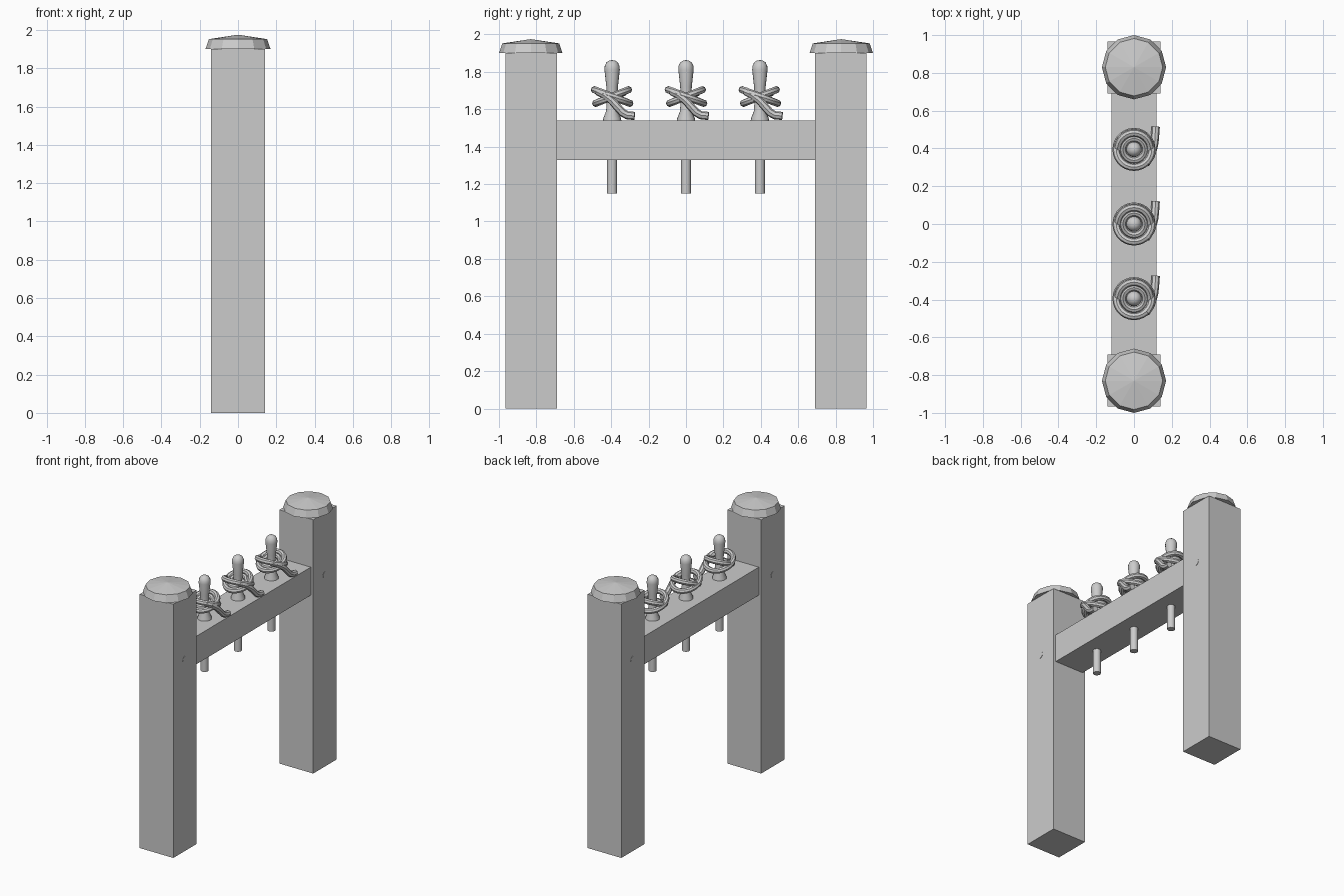
import bpy, bmesh, math
from mathutils import Vector

if "Cube" in bpy.data.objects:
    bpy.data.objects.remove(bpy.data.objects["Cube"])

grey = bpy.data.materials.new("plain grey")
grey.diffuse_color = (0.6, 0.6, 0.6, 1)
grey.use_nodes = True
grey.node_tree.nodes["Principled BSDF"].inputs["Base Color"].default_value = grey.diffuse_color

def finish(name, bm, smooth=False):
    bmesh.ops.recalc_face_normals(bm, faces=bm.faces)
    me = bpy.data.meshes.new(name)
    bm.to_mesh(me)
    bm.free()
    ob = bpy.data.objects.new(name, me)
    bpy.context.collection.objects.link(ob)
    me.materials.append(grey)
    if smooth:
        bpy.context.view_layer.objects.active = ob
        ob.select_set(True)
        bpy.ops.object.shade_smooth_by_angle(angle=math.radians(40))
        ob.select_set(False)
    return ob

def box(name, lo, hi):
    bm = bmesh.new()
    bmesh.ops.create_cube(bm, size=1)
    for v in bm.verts:
        v.co = Vector([(a + b) / 2 + c * (b - a) for a, b, c in zip(lo, hi, v.co)])
    return finish(name, bm)

def lathe(name, profile, sides, loc, smooth=False):
    """Closed turned shape from (radius, z) points."""
    bm = bmesh.new()
    rings = []
    for r, z in profile:
        n = 1 if r == 0 else sides
        rings.append([bm.verts.new((loc[0] + r * math.cos(2 * math.pi * i / sides),
                                    loc[1] + r * math.sin(2 * math.pi * i / sides),
                                    loc[2] + z)) for i in range(n)])
    for a, b in zip(rings, rings[1:]):
        for i in range(sides):
            j = (i + 1) % sides
            if len(a) == 1:
                bm.faces.new((a[0], b[i], b[j]))
            elif len(b) == 1:
                bm.faces.new((a[i], a[j], b[0]))
            else:
                bm.faces.new((a[i], a[j], b[j], b[i]))
    return finish(name, bm, smooth)

def rope(name, pts, radius, closed):
    """Rope tube with eight sides along a path."""
    bm = bmesh.new()
    n, sides, rings = len(pts), 8, []
    for k, p in enumerate(pts):
        nxt = pts[(k + 1) % n] if closed else pts[min(k + 1, n - 1)]
        prv = pts[k - 1] if closed else pts[max(k - 1, 0)]
        t = (nxt - prv).normalized()
        u = t.cross(Vector((0, 0, 1))).normalized()
        w = u.cross(t)
        rings.append([bm.verts.new(p + radius * (u * math.cos(a) + w * math.sin(a)))
                      for a in [2 * math.pi * i / sides for i in range(sides)]])
    for k in range(n if closed else n - 1):
        a, b = rings[k], rings[(k + 1) % n]
        for i in range(sides):
            j = (i + 1) % sides
            bm.faces.new((a[i], a[j], b[j], b[i]))
    if not closed:
        bm.faces.new(rings[0])
        bm.faces.new(rings[-1])
    return finish(name, bm, True)

# Posts with caps and through bolts
for side, s in (("front", -1), ("back", 1)):
    ys = sorted((s * 0.69, s * 0.965))
    box(side + "_post", (-0.14, ys[0], 0), (0.14, ys[1], 1.9))
    lathe(side + "_post_cap",
          [(0, 1.9), (0.17, 1.9), (0.152, 1.952), (0, 1.975)], 12, (0, s * 0.83, 0))
    bm = bmesh.new()
    bmesh.ops.create_cone(bm, cap_ends=True, segments=12, radius1=0.025, radius2=0.025, depth=0.284)
    for v in bm.verts:
        v.co = Vector((v.co.z, v.co.y + s * 0.83, v.co.x + 1.435))
    finish(side + "_bolt", bm)

# Rail between the posts
box("rail", (-0.12, -0.69, 1.33), (0.12, 0.69, 1.54))

# Pins with a figure-eight of rope and a loose tail
pin = [(0, 1.15), (0.027, 1.15), (0.027, 1.53), (0.05, 1.53), (0.048, 1.55), (0.032, 1.59),
       (0.028, 1.66), (0.031, 1.72), (0.041, 1.81), (0.04, 1.83), (0.031, 1.85), (0.016, 1.86), (0, 1.863)]

def loop(y, r, tilt, z):
    return [Vector((r * math.cos(a), y + r * math.sin(a), z + tilt * math.sin(a)))
            for a in [2 * math.pi * i / 28 for i in range(28)]]

for k, y in enumerate((-0.395, 0, 0.395)):
    n = str(k + 1)
    lathe("pin_" + n, pin, 16, (0, y, 0), True)
    rope("rope_rising_loop_" + n, loop(y, 0.087, 0.036, 1.668), 0.02, True)
    rope("rope_falling_loop_" + n, loop(y, 0.094, -0.036, 1.668), 0.02, True)
    rope("rope_inner_loop_" + n, loop(y, 0.058, 0.02, 1.665), 0.018, True)
    tail = [(0.062, -0.075, 1.695), (0.088, -0.035, 1.675), (0.1, 0.0, 1.645), (0.107, 0.03, 1.61),
            (0.11, 0.055, 1.582), (0.112, 0.08, 1.568), (0.115, 0.12, 1.564)]
    rope("rope_tail_" + n, [Vector((a, y + b, c)) for a, b, c in tail], 0.022, False)
